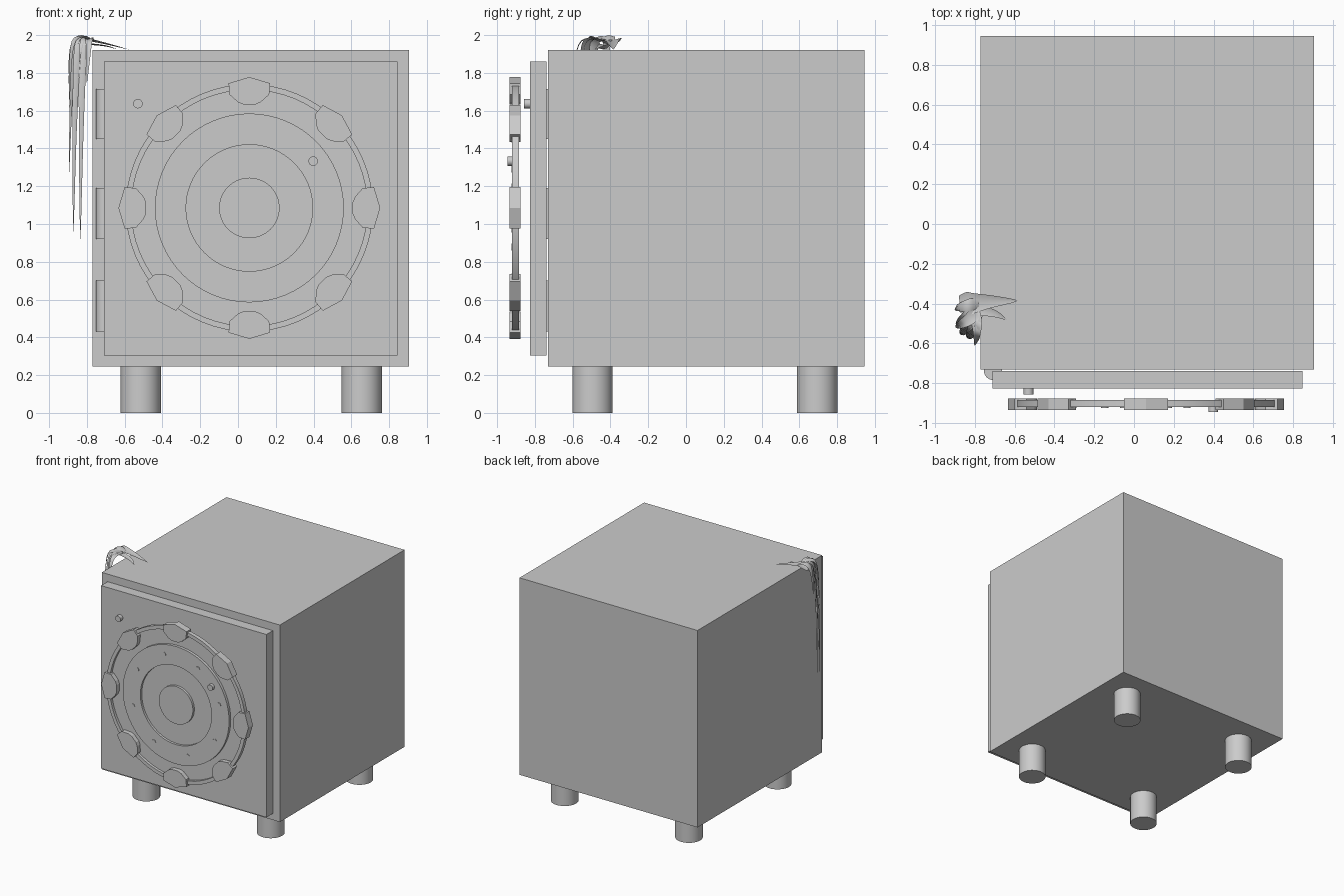
import bpy, bmesh, math
from math import sin, cos, pi
from mathutils import Vector, Matrix

if "Cube" in bpy.data.objects:
    bpy.data.objects.remove(bpy.data.objects["Cube"])


def make(name, verts, faces, smooth=False):
    me = bpy.data.meshes.new(name)
    me.from_pydata(verts, [], faces)
    bm = bmesh.new()
    bm.from_mesh(me)
    bmesh.ops.recalc_face_normals(bm, faces=bm.faces)
    bm.to_mesh(me)
    bm.free()
    ob = bpy.data.objects.new(name, me)
    bpy.context.collection.objects.link(ob)
    if smooth:
        smooth_it(ob)
    return ob


def smooth_it(ob):
    bpy.ops.object.select_all(action='DESELECT')
    ob.select_set(True)
    bpy.context.view_layer.objects.active = ob
    bpy.ops.object.shade_smooth_by_angle(angle=math.radians(35))


def box(name, lo, hi):
    lo, hi = Vector(lo), Vector(hi)
    bpy.ops.mesh.primitive_cube_add(size=1, location=(lo + hi) / 2)
    ob = bpy.context.object
    ob.name = name
    ob.data.transform(Matrix.Diagonal((*(hi - lo), 1)))


def cyl(name, a, b, r, n=32):
    a, b = Vector(a), Vector(b)
    d = b - a
    bpy.ops.mesh.primitive_cylinder_add(vertices=n, radius=r, depth=d.length, location=(a + b) / 2)
    ob = bpy.context.object
    ob.name = name
    ob.rotation_euler = d.to_track_quat('Z', 'Y').to_euler()
    smooth_it(ob)


CX, CZ = 0.06, 1.085  # wheel centre


def lathe_y(name, prof, n=64):
    # closes on the axis at both ends
    verts, faces = [], []
    for r, y in prof:
        verts += [(CX + r * cos(2 * pi * i / n), y, CZ + r * sin(2 * pi * i / n)) for i in range(n)]
    for k in range(len(prof) - 1):
        for i in range(n):
            j = (i + 1) % n
            faces.append((k * n + i, k * n + j, (k + 1) * n + j, (k + 1) * n + i))
    last = (len(prof) - 1) * n
    faces += [tuple(range(n)), tuple(range(last, last + n))]
    make(name, verts, faces, True)


# safe body, door, feet, hinges
box("safe_body", (-0.77, -0.73, 0.245), (0.905, 0.945, 1.92))
box("door_panel", (-0.71, -0.825, 0.305), (0.845, -0.738, 1.86))
for x in (-0.515, 0.655):
    for y in (-0.495, 0.695):
        cyl("foot", (x, y, 0), (x, y, 0.25), 0.107)
for z0, z1 in ((0.43, 0.70), (0.92, 1.19), (1.45, 1.715)):
    cyl("hinge", (-0.708, -0.738, z0), (-0.708, -0.738, z1), 0.045)

# dial wheel: rim, raised band, recessed middle, hub
lathe_y("dial_wheel", [(0.655, -0.885), (0.655, -0.92), (0.625, -0.92), (0.625, -0.897),
                       (0.50, -0.897), (0.50, -0.92), (0.335, -0.92), (0.335, -0.90),
                       (0.16, -0.90), (0.16, -0.92)])

# eight faceted grips around the rim
half = [(0.11, 0.66), (0.105, 0.60), (0.06, 0.56), (0.03, 0.547)]
outline = [(0, 0.693)] + half + [(-t, r) for t, r in reversed(half)]
n = len(outline)
for k in range(8):
    c, s = cos(k * pi / 4), sin(k * pi / 4)
    verts = [(CX + r * c - t * s, y, CZ + r * s + t * c) for y in (-0.935, -0.875) for t, r in outline]
    faces = [tuple(range(n)), tuple(range(n, 2 * n))]
    faces += [(i, (i + 1) % n, n + (i + 1) % n, n + i) for i in range(n)]
    make("wheel_grip", verts, faces)

# studs on the raised band, and two pins
for k in range(8):
    a = math.radians(15.5 + 45 * k)
    x, z = CX + 0.42 * cos(a), CZ + 0.42 * sin(a)
    cyl("band_stud", (x, -0.91, z), (x, -0.924, z), 0.018, 16)
cyl("wheel_pin", (0.398, -0.91, 1.333), (0.398, -0.945, 1.333), 0.025, 16)
cyl("door_pin", (-0.53, -0.82, 1.637), (-0.53, -0.857, 1.637), 0.025, 16)


# drooping plant leaves: creased ribbons tapering to a tip
def leaf(pts, side, width, sub=4):
    pts, side = [Vector(p) for p in pts], Vector(side).normalized()
    ext = [2 * pts[0] - pts[1]] + pts + [2 * pts[-1] - pts[-2]]
    path = []
    for k in range(len(pts) - 1):
        a, b, c, d = ext[k:k + 4]
        for i in range(sub):
            t = i / sub
            path.append(0.5 * (2 * b + (c - a) * t + (2 * a - 5 * b + 4 * c - d) * t * t
                               + (3 * b - a - 3 * c + d) * t ** 3))
    path.append(pts[-1])
    verts, faces, m = [], [], len(path)
    for i, p in enumerate(path):
        u = i / (m - 1)
        w = width * 0.5 * min(1, 0.5 + 2 * u) * (1 - u) ** 0.8 + 0.001
        tan = (path[min(i + 1, m - 1)] - path[max(i - 1, 0)]).normalized()
        nor = side.cross(tan) * w * 0.3
        verts += [p - side * w, p + nor, p + side * w]
    for i in range(m - 1):
        for j in (0, 1):
            q = i * 3 + j
            faces.append((q, q + 1, q + 4, q + 3))
    make("plant_leaf", verts, faces, True)


leaf([(-0.88, -0.40, 1.96), (-0.82, -0.40, 1.985), (-0.72, -0.39, 1.965), (-0.58, -0.385, 1.925)], (0, 1, 0), 0.15)
leaf([(-0.86, -0.44, 1.93), (-0.80, -0.43, 1.955), (-0.70, -0.45, 1.945), (-0.64, -0.48, 1.925)], (0.3, 1, 0), 0.08)
leaf([(-0.80, -0.42, 1.97), (-0.79, -0.50, 1.985), (-0.79, -0.57, 1.95), (-0.80, -0.61, 1.75)], (1, 0, 0), 0.07)
leaf([(-0.78, -0.43, 1.97), (-0.83, -0.48, 1.995), (-0.88, -0.51, 1.93), (-0.895, -0.52, 1.60)], (0.6, -1, 0), 0.08)
leaf([(-0.80, -0.42, 1.97), (-0.84, -0.47, 1.985), (-0.87, -0.49, 1.9), (-0.885, -0.50, 1.6), (-0.895, -0.50, 1.25)],
     (0.5, -1, 0), 0.08)
leaf([(-0.79, -0.44, 1.97), (-0.82, -0.49, 1.985), (-0.85, -0.53, 1.9), (-0.865, -0.55, 1.5), (-0.872, -0.555, 0.96)],
     (1, -0.7, 0), 0.08)
leaf([(-0.78, -0.45, 1.97), (-0.80, -0.51, 1.985), (-0.82, -0.55, 1.9), (-0.83, -0.57, 1.5), (-0.835, -0.575, 0.92)],
     (1, -0.5, 0), 0.08)
leaf([(-0.78, -0.40, 1.97), (-0.84, -0.41, 1.99), (-0.885, -0.42, 1.93), (-0.90, -0.43, 1.72)], (0, 1, 0), 0.08)
